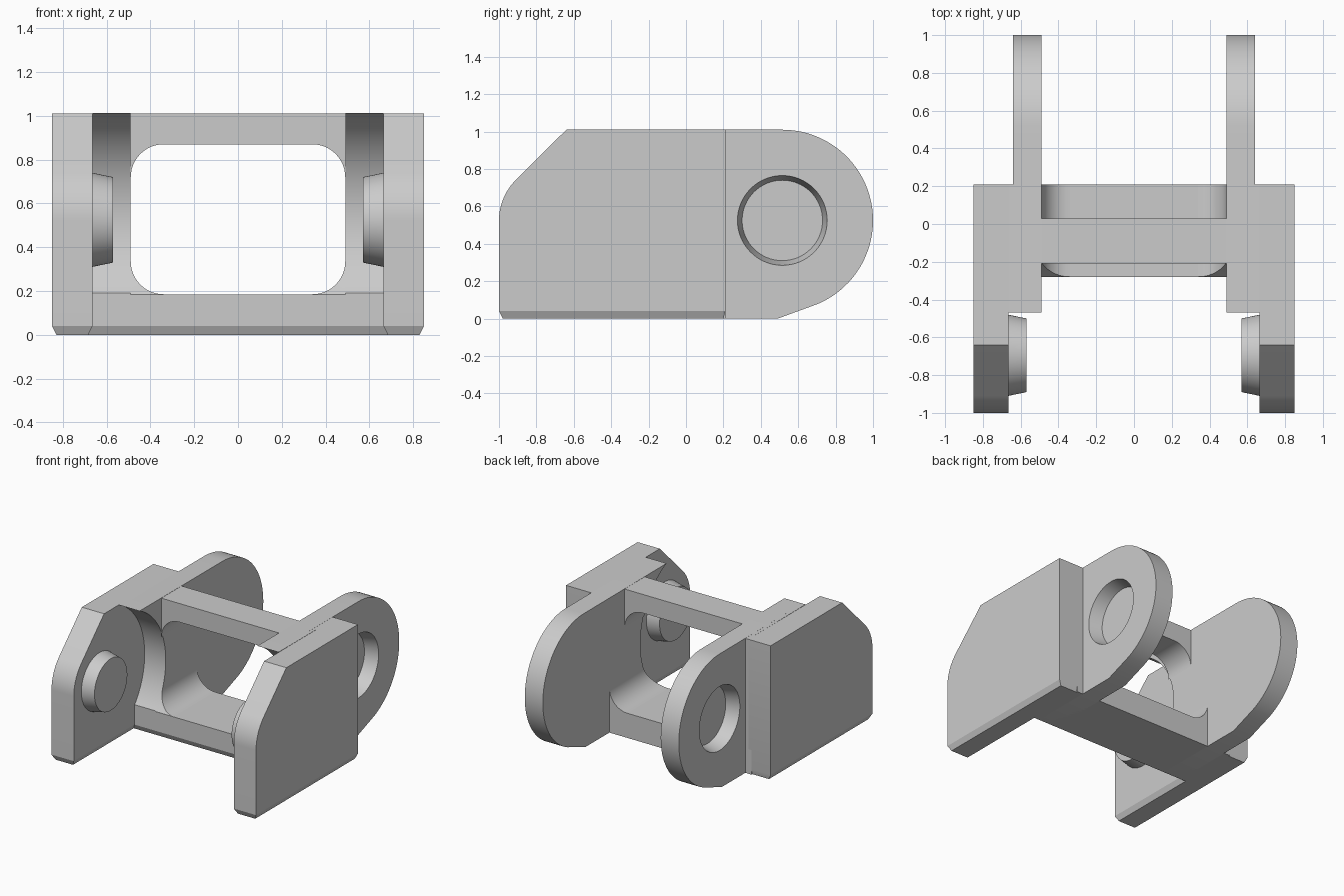
import bpy
import bmesh
from math import pi, sin, cos, atan2, radians
from mathutils import Matrix, Vector

if "Cube" in bpy.data.objects:
    bpy.data.objects.remove(bpy.data.objects["Cube"])

grey = bpy.data.materials.new("plain_grey")
grey.use_nodes = True
grey.diffuse_color = (0.6, 0.6, 0.6, 1)
grey.node_tree.nodes["Principled BSDF"].inputs["Base Color"].default_value = (0.6, 0.6, 0.6, 1)

# Shared dimensions
TOP, INNER, EAR, WALL, OUTER = 1.01, 0.49, 0.64, 0.665, 0.85
BACK, LIP, CHAMFER = 0.21, -0.28, 0.04
AXLE_Z, PIN_Y, EAR_Y, EAR_R, CLEAR_R = 0.525, -0.695, 0.515, 0.485, 0.537


def arc(cx, cy, r, start, end, n=24):
    return [(cx + r * cos(start + (end - start) * i / n),
             cy + r * sin(start + (end - start) * i / n)) for i in range(n + 1)]


def finish(name, bm, side=1):
    if side < 0:
        bmesh.ops.scale(bm, vec=(-1, 1, 1), verts=bm.verts)
    bmesh.ops.recalc_face_normals(bm, faces=bm.faces)
    mesh = bpy.data.meshes.new(name)
    bm.to_mesh(mesh)
    bm.free()
    mesh.materials.append(grey)
    obj = bpy.data.objects.new(name, mesh)
    bpy.context.collection.objects.link(obj)
    return obj


def prism(points, axis, a, b):
    """Profile in (y, z) swept along x, or in (x, z) swept along y."""
    bm = bmesh.new()
    place = (lambda p: (a, p[0], p[1])) if axis == "x" else (lambda p: (p[0], a, p[1]))
    face = bm.faces.new([bm.verts.new(place(p)) for p in points])
    new = bmesh.ops.extrude_face_region(bm, geom=[face])["geom"]
    shift = Vector((b - a, 0, 0)) if axis == "x" else Vector((0, b - a, 0))
    bmesh.ops.translate(bm, vec=shift, verts=[v for v in new if isinstance(v, bmesh.types.BMVert)])
    return bm


def cone(x0, x1, r0, r1, y):
    bm = bmesh.new()
    bmesh.ops.create_cone(
        bm, cap_ends=True, segments=64, radius1=r0, radius2=r1, depth=x1 - x0,
        matrix=Matrix.Translation(((x0 + x1) / 2, y, AXLE_Z)) @ Matrix.Rotation(pi / 2, 4, "Y"))
    return bm


def activate(obj):
    bpy.ops.object.select_all(action="DESELECT")
    obj.select_set(True)
    bpy.context.view_layer.objects.active = obj


def cut(obj, cutter):
    cutter.hide_render = True
    mod = obj.modifiers.new("cut", "BOOLEAN")
    mod.operation, mod.solver, mod.object = "DIFFERENCE", "EXACT", cutter
    activate(obj)
    bpy.ops.object.modifier_apply(modifier=mod.name)
    bpy.data.objects.remove(cutter)


# Side profiles
plate_profile = ([(-1, 0), (BACK, 0), (BACK, TOP), (-0.64, TOP)]
                 + arc(PIN_Y, AXLE_Z, 0.305, radians(135), pi, 12))
low = atan2(0.19 - AXLE_Z, LIP - PIN_Y)
high = atan2(TOP - AXLE_Z, -0.47 - PIN_Y)
front_edge = ([(LIP + 0.02, 0), (LIP, CHAMFER), (LIP, 0.19)]
              + arc(PIN_Y, AXLE_Z, CLEAR_R, low, high, 32))
ear_edge = (arc(EAR_Y, AXLE_Z, EAR_R, pi / 2, radians(-67), 40) + [(0.49, 0)])

parts = []
for side, label in ((1, "left"), (-1, "right")):
    # Outer cheek plate with a chamfered foot
    bm = prism(plate_profile, "x", WALL, OUTER)
    bmesh.ops.bisect_plane(bm, geom=bm.verts[:] + bm.edges[:] + bm.faces[:],
                           plane_co=(0, 0, CHAMFER), plane_no=(0, 0, 1))
    for v in bm.verts:
        if v.co.z < 0.001:
            v.co.x += 0.02 if v.co.x < 0.75 else -0.02
            v.co.y += 0.02 if v.co.y < 0 else -0.01
    parts.append(finish(label + "_cheek_plate", bm, side))

    # Rear ear, running forward to the hollow, with a blind socket
    ear = finish(label + "_ear", prism(front_edge + ear_edge, "x", INNER, EAR), side)
    cut(ear, finish("socket_cutter", cone(0.54, 0.66, 0.215, 0.245, EAR_Y), side))
    parts.append(ear)

    # Filler between ear and cheek
    filler = front_edge + [(BACK, TOP), (BACK, 0)]
    parts.append(finish(label + "_shoulder", prism(filler, "x", EAR, WALL), side))

    # Tapered pin
    parts.append(finish(label + "_pin", cone(0.57, WALL + 0.01, 0.195, 0.217, PIN_Y), side))

    # Rounded lower corner of the window, trimmed by the hollow
    corner = [(INNER, 0.185)] + arc(0.34, 0.335, 0.15, 0, -pi / 2, 12)
    fillet = finish(label + "_lower_fillet", prism(corner, "y", LIP, BACK), side)
    cut(fillet, finish("hollow_cutter", cone(0.2, 0.7, CLEAR_R, CLEAR_R, PIN_Y), side))
    parts.append(fillet)

# Lower crossbar with chamfered front
bar = [(LIP + 0.02, 0), (LIP, CHAMFER), (LIP, 0.185), (BACK, 0.185), (BACK, 0)]
parts.append(finish("lower_crossbar", prism(bar, "x", -0.69, 0.69)))

# Upper crossbar with rounded inner corners
beam = ([(-INNER, TOP), (INNER, TOP)]
        + arc(0.34, 0.72, 0.15, 0, pi / 2, 12)
        + arc(-0.34, 0.72, 0.15, pi / 2, pi, 12))
parts.append(finish("upper_crossbar", prism(beam, "y", -0.21, 0.03)))

for obj in parts:
    activate(obj)
    bpy.ops.object.shade_smooth_by_angle(angle=radians(25))
